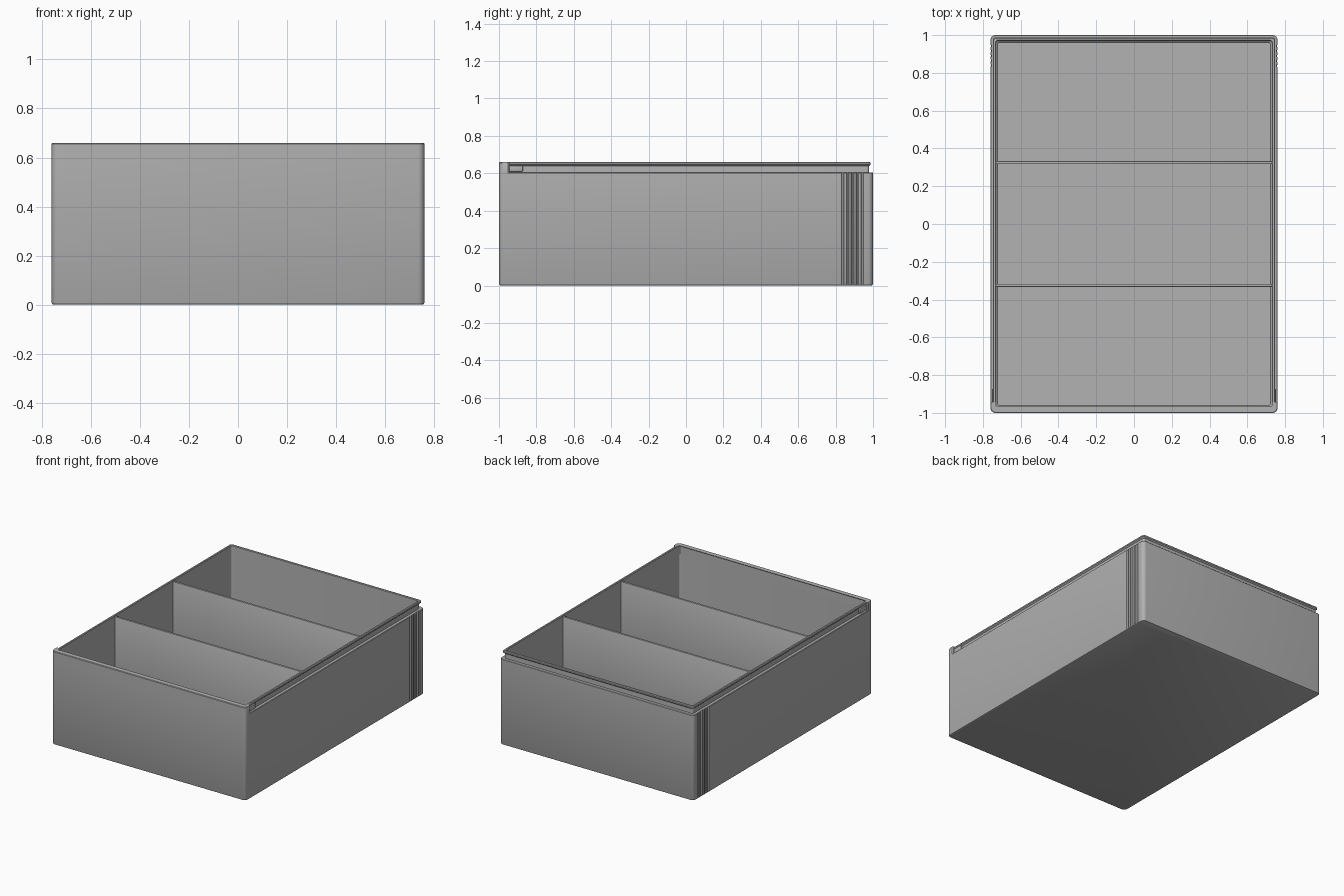
import bpy, bmesh, math

if "Cube" in bpy.data.objects:
    bpy.data.objects.remove(bpy.data.objects["Cube"])

HX, HY, H, SHOULDER = 0.76, 1.0, 0.66, 0.605
GROOVES = [0.838, 0.864, 0.890, 0.916, 0.942]

grey = bpy.data.materials.new("plain grey")
grey.diffuse_color = (0.45, 0.45, 0.45, 1)
grey.use_nodes = True
grey.node_tree.nodes["Principled BSDF"].inputs["Base Color"].default_value = grey.diffuse_color


def finish(name, bm):
    bmesh.ops.recalc_face_normals(bm, faces=bm.faces)
    me = bpy.data.meshes.new(name)
    bm.to_mesh(me)
    bm.free()
    me.materials.append(grey)
    ob = bpy.data.objects.new(name, me)
    bpy.context.collection.objects.link(ob)
    bpy.ops.object.select_all(action='DESELECT')
    ob.select_set(True)
    bpy.context.view_layer.objects.active = ob
    bpy.ops.object.shade_smooth_by_angle(angle=math.radians(30))
    return ob


def arc(cx, cy, r, start, n=6):
    return [(cx + r * math.cos(math.radians(start + 90 * i / n)),
             cy + r * math.sin(math.radians(start + 90 * i / n))) for i in range(n + 1)]


def outline(inset, depth):
    """Rounded rectangle with grip grooves near the back of both sides."""
    x, y, r = HX - inset, HY - inset, max(0.026 - inset, 0.012)
    side = []
    for g in GROOVES:
        side += [(x, g - 0.007), (x - depth, g - 0.003), (x - depth, g + 0.003), (x, g + 0.007)]
    return (arc(x - r, r - y, r, 270) + side + arc(x - r, y - r, r, 0)
            + arc(r - x, y - r, r, 90) + [(-a, b) for a, b in reversed(side)]
            + arc(r - x, r - y, r, 180))


def box(name, x0, x1, y0, y1, z0, z1, bevel=0.0):
    bm = bmesh.new()
    bmesh.ops.create_cube(bm, size=1)
    for v in bm.verts:
        v.co = ((x0 + x1) / 2 + v.co.x * (x1 - x0), (y0 + y1) / 2 + v.co.y * (y1 - y0),
                (z0 + z1) / 2 + v.co.z * (z1 - z0))
    if bevel:
        bmesh.ops.bevel(bm, geom=bm.edges[:], offset=bevel, segments=2, profile=0.5,
                        affect='EDGES')
    return finish(name, bm)


# Tray shell: (inset, height, groove depth) from underside over the rim to the floor
rings = [(0.008, 0, 0), (0.0025, 0.0025, 0), (0, 0.008, 0.006), (0, SHOULDER - 0.003, 0.006),
         (0.003, SHOULDER, 0.003), (0.022, SHOULDER, 0), (0.022, 0.638, 0),
         (0.013, 0.646, 0), (0.013, 0.655, 0), (0.017, H, 0), (0.027, H, 0),
         (0.03, 0.657, 0), (0.03, 0.033, 0), (0.038, 0.025, 0)]
bm = bmesh.new()
loops = [[bm.verts.new((x, y, z)) for x, y in outline(i, d)] for i, z, d in rings]
for a, b in zip(loops, loops[1:]):
    for k in range(len(a)):
        n = (k + 1) % len(a)
        bm.faces.new((a[k], a[n], b[n], b[k]))
bm.faces.new(loops[0])
bm.faces.new(loops[-1])
finish("tray_shell", bm)

# Raised front wall that wraps around both front corners
half = arc(HX - 0.026, 0.026 - HY, 0.026, 270) + [
    (HX, -0.952), (HX - 0.006, -0.945), (0.733, -0.945), (0.733, -0.967)]
profile = half + [(-x, y) for x, y in reversed(half)]
bm = bmesh.new()
levels = [[bm.verts.new((x * s, y * s, z)) for x, y in profile]
          for z, s in ((SHOULDER - 0.003, 1), (H - 0.004, 1), (H, 0.997))]
for a, b in zip(levels, levels[1:]):
    for k in range(len(a)):
        n = (k + 1) % len(a)
        bm.faces.new((a[k], a[n], b[n], b[k]))
bm.faces.new(levels[0])
bm.faces.new(levels[-1])
finish("front_wall_top", bm)

# Small catches in the side channels behind the front wall
for s, label in ((1, "right"), (-1, "left")):
    xs = sorted((s * 0.735, s * 0.752))
    box(label + "_catch", xs[0], xs[1], -0.947, -0.872, SHOULDER + 0.003, 0.642, 0.006)

# Two dividers making three equal compartments
for s, label in ((1, "back"), (-1, "front")):
    box(label + "_divider", -0.735, 0.735, s * 0.325 - 0.008, s * 0.325 + 0.008,
        0.02, 0.652, 0.003)
